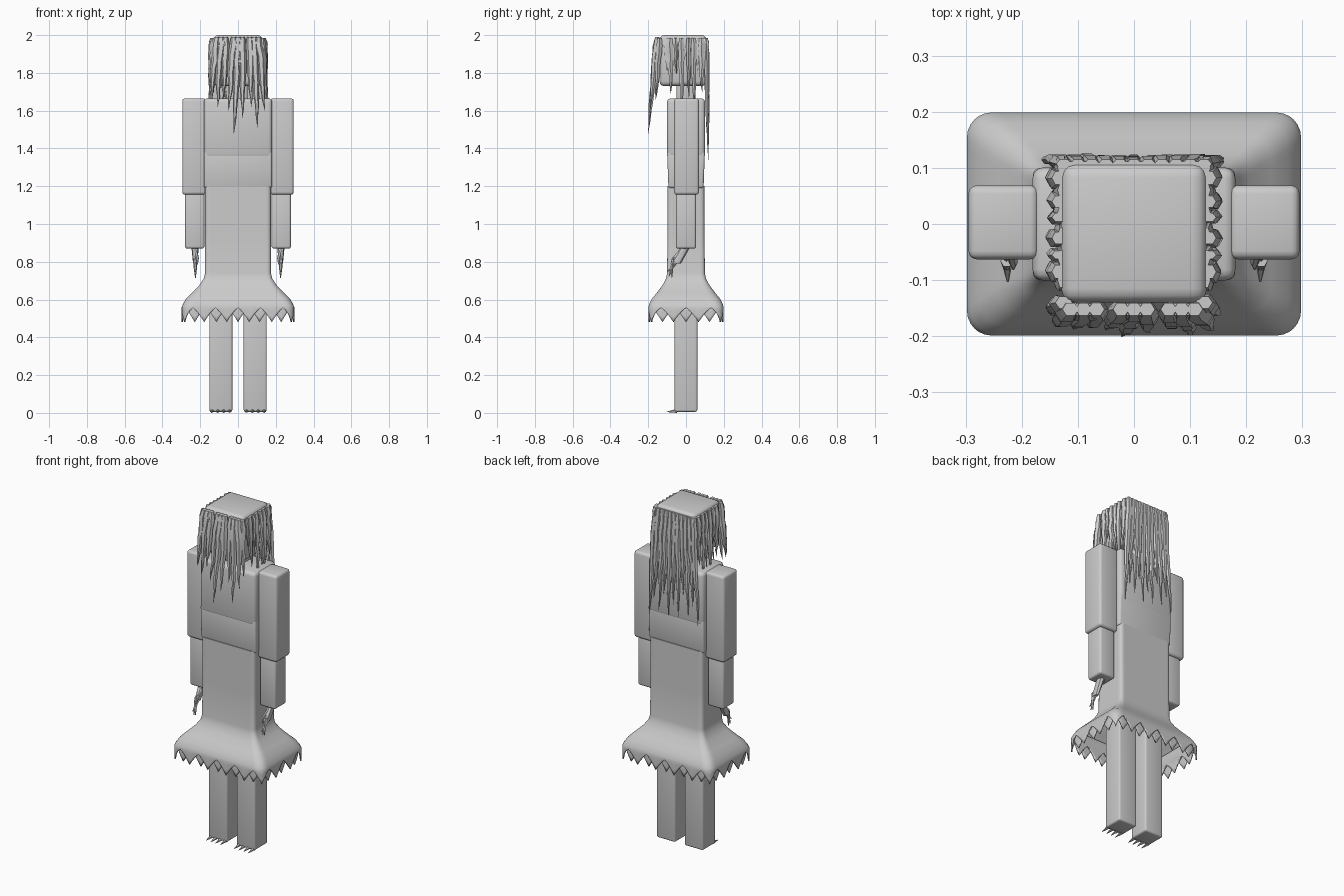
import bpy, bmesh, math, random
from mathutils import Vector

if "Cube" in bpy.data.objects:
    bpy.data.objects.remove(bpy.data.objects["Cube"])

random.seed(4)
grey = bpy.data.materials.new("plain grey")
grey.diffuse_color = (0.6, 0.6, 0.6, 1)
grey.use_nodes = True
grey.node_tree.nodes["Principled BSDF"].inputs["Base Color"].default_value = grey.diffuse_color


def finish(bm, name, angle=35):
    bmesh.ops.recalc_face_normals(bm, faces=bm.faces)
    me = bpy.data.meshes.new(name)
    bm.to_mesh(me)
    bm.free()
    me.materials.append(grey)
    ob = bpy.data.objects.new(name, me)
    bpy.context.collection.objects.link(ob)
    bpy.ops.object.select_all(action='DESELECT')
    ob.select_set(True)
    bpy.context.view_layer.objects.active = ob
    bpy.ops.object.shade_smooth_by_angle(angle=math.radians(angle))
    return ob


def box(name, x, y, z, bevel=0.015, taper=1.0):
    """Rounded block between coordinate pairs; taper narrows its lower end in y."""
    bm = bmesh.new()
    bmesh.ops.create_cube(bm, size=1)
    for v in bm.verts:
        k = taper if v.co.z < 0 else 1
        v.co = [(p[0] + p[1]) / 2 + c * (p[1] - p[0]) * s
                for p, c, s in zip((x, y, z), v.co, (1, k, 1))]
    bmesh.ops.bevel(bm, geom=list(bm.edges), offset=bevel, segments=3,
                    profile=0.5, affect='EDGES')
    return finish(bm, name, 50)


def add_strand(bm, path, sizes, sides=6):
    """Skin a path with elliptical sections of (half x, half y)."""
    rings = []
    for p, (a, b) in zip(path, sizes):
        rings.append([bm.verts.new((p[0] + a * math.cos(math.tau * i / sides),
                                    p[1] + b * math.sin(math.tau * i / sides), p[2]))
                      for i in range(sides)])
    for r, s in zip(rings, rings[1:]):
        for i in range(sides):
            j = (i + 1) % sides
            bm.faces.new((r[i], r[j], s[j], s[i]))
    bm.faces.new(rings[0])
    bm.faces.new(rings[-1])


def lock(bm, top, tip, half_x, half_y, steps=8):
    """Hanging hair lock, wide above and pointed below."""
    top, tip = Vector(top), Vector(tip)
    path, sizes = [], []
    for i in range(steps + 1):
        t = i / steps
        p = top.lerp(tip, t)
        if 0 < i < steps:
            p.x += random.uniform(-.004, .004)
            p.y += random.uniform(-.003, .003)
        w = min(1, 0.65 + 4 * t) * (1 - t ** 2.2) + 0.04
        path.append(p)
        sizes.append((half_x * w, half_y * w))
    add_strand(bm, path, sizes)


# Rounded rectangle loop: 5 hem points along the wide sides, 3 along the short
PER = 8


def outline(hx, hy, r):
    raw = []
    for (x0, y0), (x1, y1), n in (((-1, -1), (1, -1), 5), ((1, -1), (1, 1), 3),
                                  ((1, 1), (-1, 1), 5), ((-1, 1), (-1, -1), 3)):
        m = n * PER
        raw += [((x0 + (x1 - x0) * i / m) * hx, (y0 + (y1 - y0) * i / m) * hy)
                for i in range(m)]
    pts = []
    for x, y in raw:
        c = Vector((max(r - hx, min(hx - r, x)), max(r - hy, min(hy - r, y))))
        pts.append(c + (Vector((x, y)) - c).normalized() * r)
    return pts


def skirt(name, profile, phase, cap):
    bm = bmesh.new()
    rows = []
    for hx, hy, r, z in profile:
        rows.append([bm.verts.new((p.x, p.y, z)) for p in outline(hx, hy, r)])
    hx, hy, r, z0 = profile[-1]
    for f in (0.33, 0.67, 1):
        row = []
        for i, p in enumerate(outline(hx, hy, r)):
            u = ((i / PER) + phase) % 1
            row.append(bm.verts.new((p.x, p.y, z0 - f * (.004 + (z0 - .484) * abs(2 * u - 1) ** 1.3))))
        rows.append(row)
    n = len(rows[0])
    for a, b in zip(rows, rows[1:]):
        for i in range(n):
            j = (i + 1) % n
            bm.faces.new((a[i], a[j], b[j], b[i]))
    if cap:
        bm.faces.new(rows[0])
    ob = finish(bm, name, 40)
    mod = ob.modifiers.new("cloth thickness", 'SOLIDIFY')
    mod.thickness = 0.008
    mod.offset = -1
    return ob


# Dress: straight waist, flared skirt, pointed hem and inner layer
skirt("dress", [(.174, .097, .02, 1.2), (.174, .098, .02, .95), (.174, .1, .02, .74),
                (.182, .106, .025, .71), (.205, .125, .03, .675), (.245, .155, .04, .635),
                (.275, .18, .045, .605), (.292, .195, .045, .575), (.298, .199, .045, .56)], 0, True)
skirt("skirt_lining", [(.262, .165, .04, .605), (.286, .186, .045, .56)], 0.5, False)

# Chest and neck
box("chest", (-.181, .181), (-.101, .101), (1.35, 1.665), .02)
box("midriff", (-.18, .18), (-.1, .1), (1.19, 1.385), .012, .93)
box("neck", (-.05, .05), (-.05, .05), (1.63, 1.76), .01)

# Head
box("head", (-.13, .13), (-.14, .108), (1.73, 2.0), .025)

for s, side in ((-1, "left"), (1, "right")):
    def mx(a, b):
        return tuple(sorted((s * a, s * b)))
    # Arms
    box(side + "_upper_arm", mx(.17, .295), (-.063, .069), (1.155, 1.665))
    box(side + "_forearm", mx(.178, .28), (-.053, .053), (.87, 1.18), .012)
    # Hand with palm and hooked fingers
    bm = bmesh.new()
    add_strand(bm, [(s * .227, .0, .885), (s * .227, -.025, .84), (s * .227, -.055, .79)],
               [(.02, .026), (.016, .026), (.011, .028)], 8)
    for y, tip_y, tip_z in ((-.035, -.102, .745), (-.052, -.09, .722), (-.066, -.075, .715)):
        add_strand(bm, [(s * .227, y, .815), (s * .226, (y + tip_y) / 2 - .004, .77),
                        (s * .225, tip_y, tip_z)], [(.011, .011), (.009, .009), (.002, .002)])
    add_strand(bm, [(s * .225, -.03, .86), (s * .215, -.068, .82), (s * .215, -.08, .785)],
               [(.009, .01), (.008, .008), (.002, .002)])
    finish(bm, side + "_hand")
    # Legs
    box(side + "_leg", mx(.03, .152), (-.06, .06), (.006, .72), .01)
    # Toe claws
    bm = bmesh.new()
    for i in range(4):
        x = s * (.045 + i * .031)
        m = len(bm.verts)
        bmesh.ops.create_cone(bm, segments=6, radius1=.011, radius2=.001, depth=.055,
                              cap_ends=True)
        bm.verts.ensure_lookup_table()
        for v in bm.verts[m:]:
            a, b, c = v.co
            v.co = (x + a, -.075 - c, .011 + b - max(0, c) * .2)
            v.co.z = max(0, v.co.z)
    finish(bm, side + "_toes")

    # Side hair
    bm = bmesh.new()
    for y, z, w in ((.082, 1.70, .02), (.04, 1.60, .017), (.012, 1.66, .013),
                    (-.025, 1.60, .018), (-.055, 1.79, .012), (-.085, 1.69, .02)):
        lock(bm, (s * .134, y, 1.985), (s * .146, y + .004, z), .018, w)
    for y in (.1, .06, .02, -.02, -.06, -.1):
        lock(bm, (s * .128, y, 1.985), (s * .138, y, 1.81), .012, .022)
    finish(bm, side + "_side_hair")

# Front hair: three clumps, each ending in several points
bm = bmesh.new()
for cx, ends in ((-.09, ((-.14, 1.66), (-.108, 1.62), (-.075, 1.67))),
                 (0, ((-.05, 1.60), (-.022, 1.48), (.022, 1.56))),
                 (.085, ((.07, 1.62), (.103, 1.51), (.143, 1.60)))):
    for i, (ex, ez) in enumerate(ends):
        lock(bm, (cx + (i - 1) * .023, -.152, 1.99),
             (ex, -.152 - (1.99 - ez) * .095, ez), .021, .019)
    lock(bm, (cx, -.152, 1.985), (cx, -.172, 1.72), .034, .018)
for s in (-1, 1):
    lock(bm, (s * .125, -.14, 1.985), (s * .148, -.16, 1.66), .022, .018)
finish(bm, "front_hair")

# Back hair: long overlapping strands
bm = bmesh.new()
for i in range(11):
    x = -.125 + i * .025
    z = (1.36, 1.46, 1.40, 1.52, 1.38, 1.44, 1.36, 1.49, 1.39, 1.45, 1.34)[i]
    lock(bm, (x, .107, 1.985), (x * 1.28, .118, z), .02, .014)
for i in range(8):
    x = -.115 + i * .033
    lock(bm, (x, .104, 1.985), (x * 1.15, .112, 1.56), .024, .012)
finish(bm, "back_hair")
